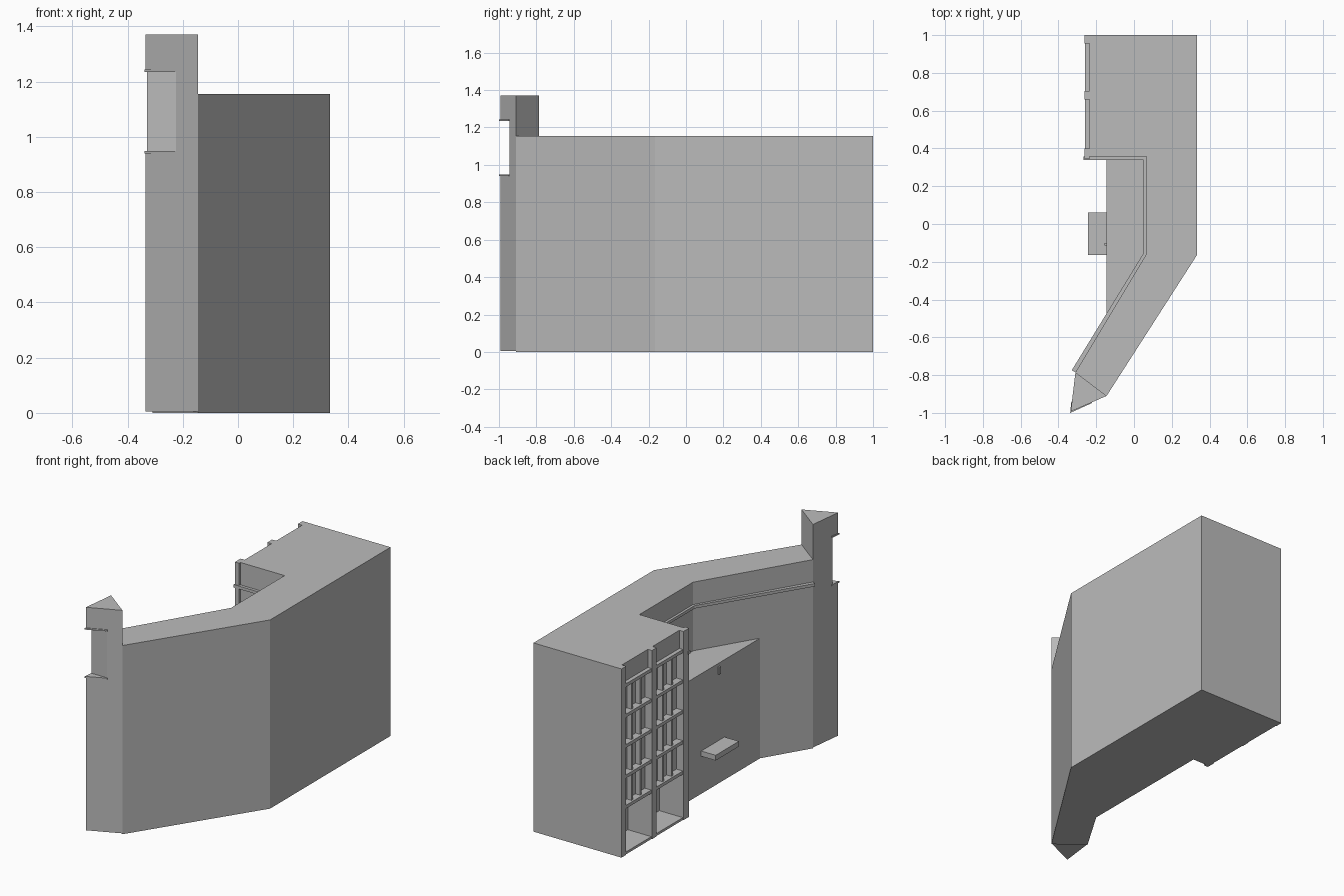
import bpy
import bmesh

cube = bpy.data.objects.get("Cube")
if cube:
    bpy.data.objects.remove(cube, do_unlink=True)

grey = bpy.data.materials.new("plain grey")
grey.use_nodes = True
colour = (0.5, 0.5, 0.5, 1)
grey.diffuse_color = colour
grey.node_tree.nodes["Principled BSDF"].inputs["Base Color"].default_value = colour


def prism(name, outline, z0, z1):
    """Extrude a plan outline from z0 up to z1."""
    bm = bmesh.new()
    base = bm.faces.new([bm.verts.new((x, y, z0)) for x, y in outline])
    top = bmesh.ops.extrude_face_region(bm, geom=[base])["geom"]
    verts = [v for v in top if isinstance(v, bmesh.types.BMVert)]
    bmesh.ops.translate(bm, verts=verts, vec=(0, 0, z1 - z0))
    bmesh.ops.recalc_face_normals(bm, faces=bm.faces)
    mesh = bpy.data.meshes.new(name)
    bm.to_mesh(mesh)
    bm.free()
    mesh.materials.append(grey)
    obj = bpy.data.objects.new(name, mesh)
    bpy.context.scene.collection.objects.link(obj)
    return obj


def box(name, x0, x1, y0, y1, z0, z1):
    return prism(name, [(x0, y0), (x1, y0), (x1, y1), (x0, y1)], z0, z1)


def cut(target, cutter):
    """Subtract a helper solid and remove it."""
    cutter.hide_render = True
    mod = target.modifiers.new("cut", "BOOLEAN")
    mod.operation = "DIFFERENCE"
    mod.solver = "EXACT"
    mod.object = cutter
    bpy.context.view_layer.objects.active = target
    bpy.ops.object.modifier_apply(modifier=mod.name)
    bpy.data.objects.remove(cutter, do_unlink=True)


ROOF = 1.155
FACADE, FRONT = -0.235, -0.263

# Main bent block with the angled wing
wing_tip, wing_end = (-0.31, -0.785), (-0.145, -0.91)
inner_bend, inner_corner = (0.065, -0.16), (0.065, 0.358)
body = prism("main_block", [
    (FACADE, 1), (FACADE, 0.358), inner_corner, inner_bend,
    wing_tip, wing_end, (0.333, -0.165), (0.333, 1)], 0, ROOF)

# Lower terrace block inside the bend
prism("terrace_block", [(-0.145, 0.358), (-0.145, -0.51), inner_bend, inner_corner], 0, 0.735)

# Corner tower with an open notch at its tip
tower = prism("corner_tower", [wing_tip, (-0.335, -0.993), wing_end], 0.005, 1.37)
cut(tower, box("notch_cutter", -0.5, 0, -1.2, -0.945, 0.945, 1.235))
for name, z in (("notch_sill", 0.94), ("notch_lintel", 1.235)):
    prism(name, [(-0.332, -0.94), (-0.338, -1.0), (-0.222, -0.948), (-0.222, -0.94)], z, z + 0.009)

# Thin moulding along the inner walls
prism("wall_moulding", [
    (-0.267, 0.358), (-0.267, 0.34), (0.05, 0.34), (0.05, -0.155),
    (-0.33, -0.775), wing_tip, inner_bend, inner_corner], 1.0, 1.018)

# Facade columns
for name, y0, y1 in (("near_column", 0.345, 0.4), ("middle_column", 0.66, 0.705),
                     ("far_column", 0.955, 1)):
    box(name, FRONT, FACADE, y0, y1, 0, ROOF)

# Two window bays with open ground floors
sills = [0.28 + 0.186 * i for i in range(5)]
for bay, y0, y1 in (("near", 0.4, 0.66), ("far", 0.705, 0.955)):
    cut(body, box("opening_cutter", -0.5, -0.1, y0, y1, 0.015, sills[0]))
    for low, high in zip(sills, sills[1:]):
        cut(body, box("window_cutter", -0.5, -0.215, y0, y1, low + 0.02, high))
    for i, z in enumerate(sills):
        box(f"{bay}_bay_sill_{i + 1}", FRONT + 0.004, FACADE, y0, y1, z, z + 0.02)
    box(f"{bay}_bay_threshold", FRONT + 0.004, FACADE, y0, y1, 0, 0.015)
    for i in (1, 2):
        y = y0 + (y1 - y0) * i / 3
        box(f"{bay}_bay_mullion_{i}", -0.247, -0.212, y - 0.007, y + 0.007, sills[0], sills[-1])

# Entrance canopy and small wall bracket
box("entrance_canopy", -0.243, -0.145, -0.165, 0.06, 0.23, 0.262)
box("wall_bracket", -0.155, -0.145, -0.115, -0.1, 0.67, 0.715)
